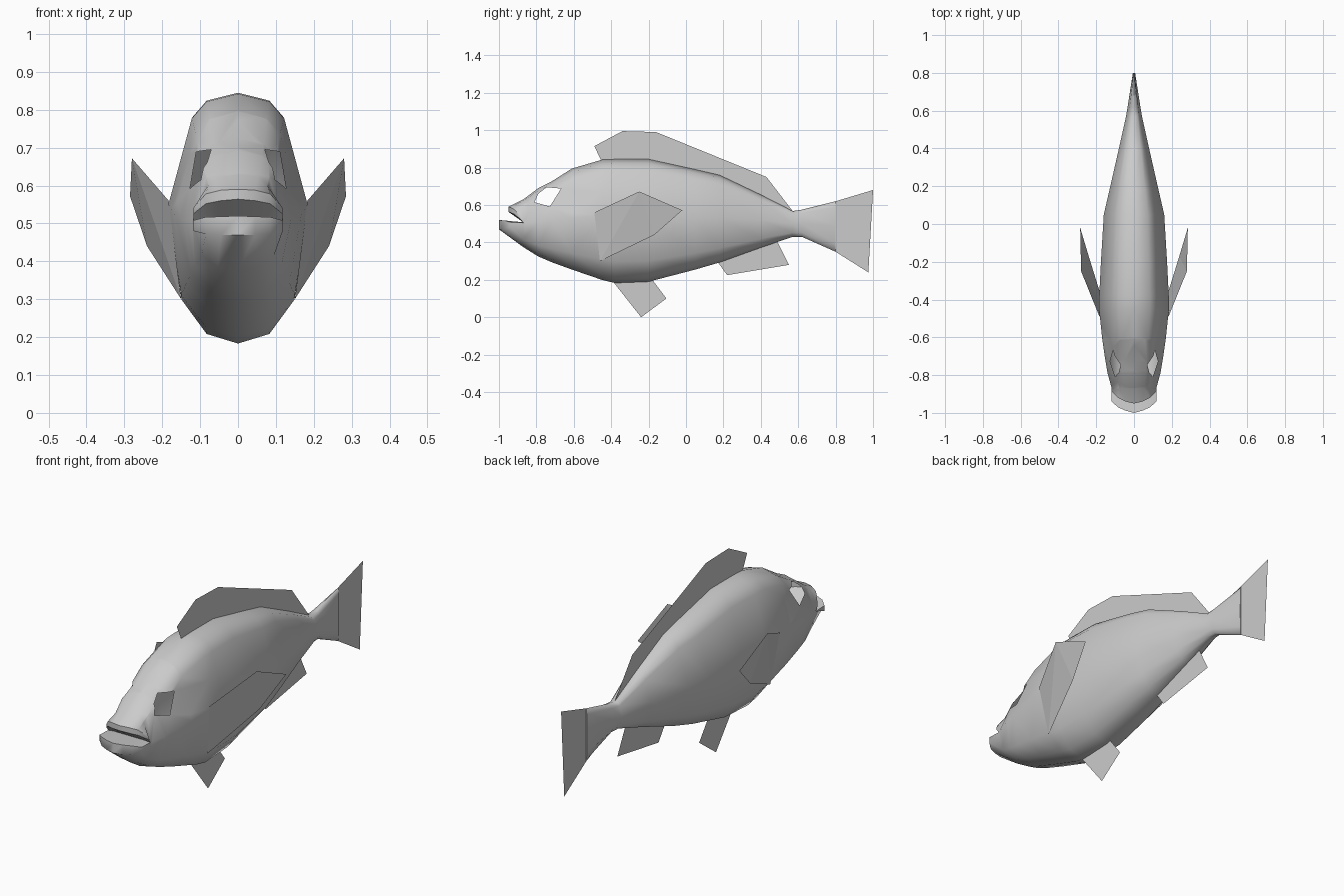
import bpy, bmesh
from mathutils import Vector

if "Cube" in bpy.data.objects:
    bpy.data.objects.remove(bpy.data.objects["Cube"])

grey = bpy.data.materials.new("plain grey")
grey.diffuse_color = (0.6, 0.6, 0.6, 1)
grey.use_nodes = True
grey.node_tree.nodes["Principled BSDF"].inputs["Base Color"].default_value = grey.diffuse_color


def finish(name, bm):
    me = bpy.data.meshes.new(name)
    bm.to_mesh(me)
    bm.free()
    me.materials.append(grey)
    ob = bpy.data.objects.new(name, me)
    bpy.context.collection.objects.link(ob)
    return ob


# Body: stations of y, top, bottom, half width, height of widest point
STATIONS = [
    (-0.87, 0.63, 0.375, 0.118, 0.505),
    (-0.79, 0.69, 0.325, 0.140, 0.51),
    (-0.72, 0.725, 0.295, 0.152, 0.52),
    (-0.61, 0.795, 0.255, 0.168, 0.53),
    (-0.45, 0.842, 0.200, 0.185, 0.545),
    (-0.38, 0.845, 0.183, 0.184, 0.545),
    (-0.20, 0.845, 0.190, 0.175, 0.54),
    (0.05, 0.79, 0.255, 0.160, 0.53),
    (0.18, 0.76, 0.293, 0.130, 0.53),
    (0.40, 0.655, 0.372, 0.080, 0.52),
    (0.57, 0.568, 0.430, 0.042, 0.50),
    (0.62, 0.575, 0.430, 0.034, 0.50),
    (0.80, 0.62, 0.350, 0.006, 0.49),
]
# Half cross-section, top to bottom, as fractions of width and height
SECTION = [(0, 1), (.45, .93), (.66, .78), (1, 0), (.81, -.68), (.45, -.93), (0, -1)]
RING = SECTION + [(-x, z) for x, z in SECTION[-2:0:-1]]


def strip(bm, a, b, closed=False):
    n = len(a)
    for i in range(n if closed else n - 1):
        j = (i + 1) % n
        quad = list(dict.fromkeys([a[i], a[j], b[j], b[i]]))
        if len(quad) > 2:
            bm.faces.new(quad)


bm = bmesh.new()
rings = []
for y, top, bot, w, mid in STATIONS:
    rings.append([bm.verts.new((x * w, y, mid + z * ((top - mid) if z > 0 else (mid - bot))))
                  for x, z in RING])
for a, b in zip(rings, rings[1:]):
    strip(bm, a, b, True)
bm.faces.new(rings[-1])

# Lips: outer edge and inner edge ahead of the first ring, then back into the mouth
first = rings[0]
upper = [first[i] for i in (9, 10, 11, 0, 1, 2, 3)]
lower = [first[i] for i in (9, 8, 7, 6, 5, 4, 3)]
XS = (-0.118, -0.085, -0.045, 0, 0.045, 0.085, 0.118)


def chain(ys, zs):
    ys, zs = ys + ys[-2::-1], zs + zs[-2::-1]
    return [bm.verts.new(p) for p in zip(XS, ys, zs)]


throat = [first[9]] + [bm.verts.new((x, -0.87, 0.508)) for x in XS[1:-1]] + [first[3]]
up_y, low_y = [-0.885, -0.92, -0.94, -0.95], [-0.94, -0.97, -0.988, -1.0]
up_out, up_in = chain(up_y, [.54, .578, .588, .59]), chain(up_y, [.525, .552, .56, .564])
low_out, low_in = chain(low_y, [.48, .472, .47, .47]), chain(low_y, [.508, .517, .518, .52])
for lip in ((upper, up_out, up_in, throat), (lower, low_out, low_in, throat)):
    for a, b in zip(lip, lip[1:]):
        strip(bm, a, b)
    # close the lip ends at the mouth corners
    for k in (0, 6):
        bm.faces.new((lip[0][k], lip[1][k], lip[2][k]))

# Eye sockets: open holes outlined on both flanks
EYE = [(-0.81, 0.615), (-0.79, 0.66), (-0.745, 0.695), (-0.668, 0.688), (-0.728, 0.592)]
for i, (y0, z0) in enumerate(EYE):
    y1, z1 = EYE[(i + 1) % len(EYE)]
    near = [f for f in bm.faces
            if any(v.co.y < -0.6 for v in f.verts) and any(v.co.y > -0.86 for v in f.verts)
            and max(v.co.z for v in f.verts) > 0.58]
    geom = near + list({e for f in near for e in f.edges}) + list({v for f in near for v in f.verts})
    bmesh.ops.bisect_plane(bm, geom=geom, dist=1e-5, plane_co=(0, y0, z0),
                           plane_no=(0, z1 - z0, y0 - y1))


def in_eye(c):
    return all((c.y - y0) * (z1 - z0) - (c.z - z0) * (y1 - y0) > 0
               for (y0, z0), (y1, z1) in zip(EYE, EYE[1:] + EYE[:1]))


bmesh.ops.recalc_face_normals(bm, faces=bm.faces)
holes = [f for f in bm.faces if in_eye(f.calc_center_median())]
bmesh.ops.delete(bm, geom=holes, context='FACES')
body = finish("body", bm)
bpy.context.view_layer.objects.active = body
body.select_set(True)
bpy.ops.object.shade_smooth_by_angle(angle=0.9)


# Fins: thin flat sheets
def fin(name, points):
    bm = bmesh.new()
    f = bm.faces.new([bm.verts.new(p) for p in points])
    bmesh.ops.triangulate(bm, faces=[f])
    return finish(name, bm)


def middle_fin(name, outline):
    fin(name, [(0, y, z) for y, z in outline])


middle_fin("dorsal_fin", [(-.45, .83), (-.49, .915), (-.34, .995), (-.16, .99), (.43, .75),
                          (.57, .568), (.18, .75), (-.2, .83)])
middle_fin("tail_fin", [(.8, .62), (1.0, .68), (.975, .24), (.8, .35)])
middle_fin("anal_fin", [(.17, .295), (.22, .225), (.55, .28), (.485, .41)])
middle_fin("pelvic_fin", [(-.39, .19), (-.24, 0), (-.105, .10), (-.18, .2)])
PECTORAL = [(.183, -.49, .56), (.28, -.25, .672), (.285, -.02, .572), (.24, -.17, .44), (.15, -.46, .3)]
for side, s in (("right", 1), ("left", -1)):
    fin(side + "_pectoral_fin", [(s * x, y, z) for x, y, z in PECTORAL])
